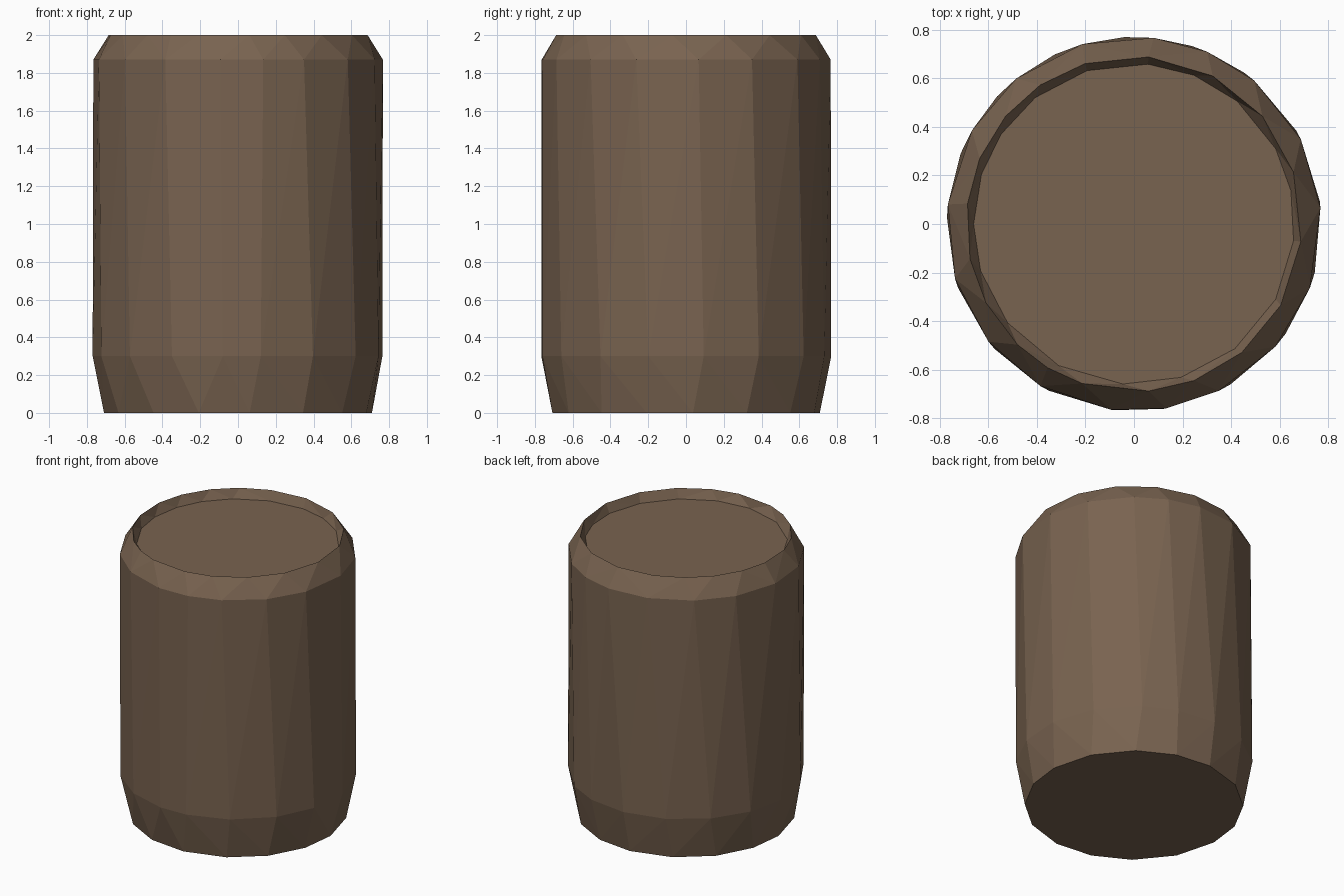
import bpy, bmesh
from math import cos, sin, radians

if "Cube" in bpy.data.objects:
    bpy.data.objects.remove(bpy.data.objects["Cube"])

# Uneven hand-cut facets: (radius, height, corner angles) from base up to recessed top
RINGS = [
    (0.71, 0.00, [3, 27, 51, 73, 94, 118, 141, 163, 183, 207, 231, 253, 275, 299, 321, 343]),
    (0.77, 0.30, [7, 30, 54, 72, 93, 115, 137, 158, 178, 200, 222, 243, 264, 279, 301, 324, 345]),
    (0.77, 1.87, [5, 27, 50, 67, 84, 106, 129, 150, 174, 197, 219, 240, 263, 280, 297, 319, 340]),
    (0.69, 2.00, [18, 40, 62, 85, 107, 124, 140, 157, 173, 192, 208, 226, 239, 252, 275, 291, 310, 331, 354]),
    (0.66, 1.935, [12, 28, 50, 68, 85, 107, 128, 146, 162, 180, 197, 218, 242, 266, 287, 309, 332, 354]),
]


def bridge(bm, a, angles_a, b, angles_b):
    """Stitch two rings with different corner counts, walking round by angle."""
    na, nb = len(a), len(b)
    start = min(range(nb), key=lambda k: abs((angles_b[k] - angles_a[0] + 180) % 360 - 180))
    b = b[start:] + b[:start]
    first = (angles_b[start] - angles_a[0] + 180) % 360 - 180
    rel_a = [x - angles_a[0] for x in angles_a] + [360]
    rel_b = [first + (x - angles_b[start]) % 360 for x in angles_b[start:] + angles_b[:start]]
    rel_b.append(first + 360)
    i = j = 0
    while i < na or j < nb:
        if j == nb or (i < na and rel_a[i] + rel_a[i + 1] <= rel_b[j] + rel_b[j + 1]):
            bm.faces.new((a[i], a[(i + 1) % na], b[j % nb]))
            i += 1
        else:
            bm.faces.new((a[i % na], b[(j + 1) % nb], b[j]))
            j += 1


# Barrel: side walls, bevelled rim, closed base and sunken lid
bm = bmesh.new()
loops = [[bm.verts.new((r * cos(radians(t)), r * sin(radians(t)), z)) for t in angles]
         for r, z, angles in RINGS]
for k in range(len(RINGS) - 1):
    bridge(bm, loops[k], RINGS[k][2], loops[k + 1], RINGS[k + 1][2])
bm.faces.new(loops[0][::-1])
bm.faces.new(loops[-1])
bmesh.ops.recalc_face_normals(bm, faces=bm.faces)

mesh = bpy.data.meshes.new("barrel")
bm.to_mesh(mesh)
bm.free()
barrel = bpy.data.objects.new("barrel", mesh)
bpy.context.collection.objects.link(barrel)

# Brown wood
wood = bpy.data.materials.new("brown_wood")
wood.diffuse_color = (0.19, 0.125, 0.08, 1)
wood.use_nodes = True
wood.node_tree.nodes["Principled BSDF"].inputs["Base Color"].default_value = wood.diffuse_color
mesh.materials.append(wood)
